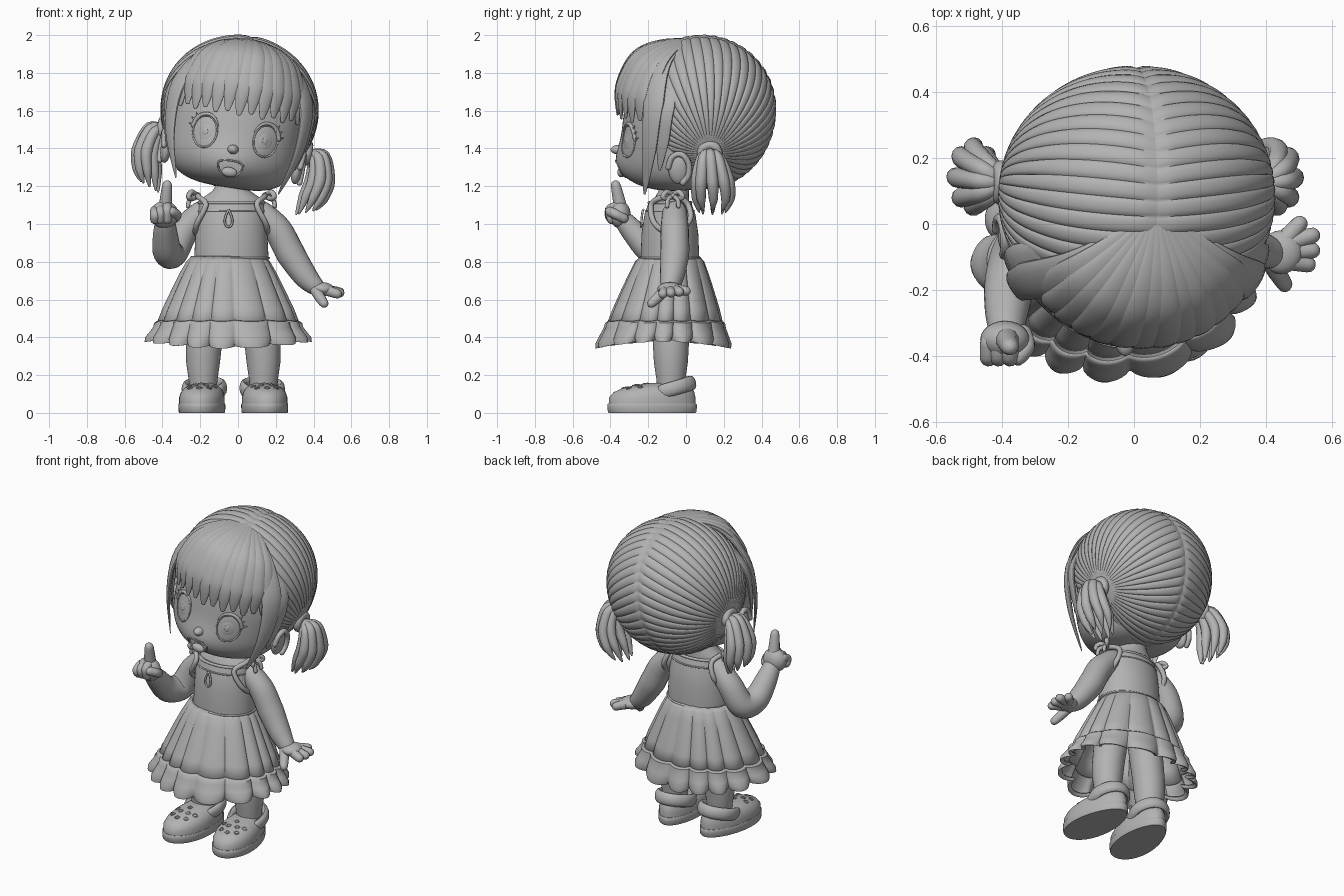
import bpy, bmesh
from math import sin, cos, pi, radians, atan2, exp
from mathutils import Vector, Matrix
from mathutils.bvhtree import BVHTree

if "Cube" in bpy.data.objects:
    bpy.data.objects.remove(bpy.data.objects["Cube"])

grey = bpy.data.materials.new("soft_grey")
grey.use_nodes = True
grey.diffuse_color = (0.45, 0.45, 0.45, 1)
grey.node_tree.nodes["Principled BSDF"].inputs["Base Color"].default_value = (0.45, 0.45, 0.45, 1)


def finish(name, bm, thick=0):
    bmesh.ops.recalc_face_normals(bm, faces=bm.faces)
    me = bpy.data.meshes.new(name)
    bm.to_mesh(me)
    bm.free()
    me.shade_smooth()
    me.set_sharp_from_angle(angle=0.8)
    me.materials.append(grey)
    ob = bpy.data.objects.new(name, me)
    bpy.context.scene.collection.objects.link(ob)
    if thick:
        mod = ob.modifiers.new("thickness", 'SOLIDIFY')
        mod.thickness, mod.offset = thick, 0
    return ob


def skin(name, rings, caps=True, closed=False, thick=0, drop=None):
    """Bridge a row of equal rings into one surface."""
    bm = bmesh.new()
    rows = [[bm.verts.new(p) for p in ring] for ring in rings]
    n = len(rows[0])
    for a, b in zip(rows, rows[1:] + rows[:1] if closed else rows[1:]):
        for i in range(n):
            j = (i + 1) % n
            bm.faces.new((a[i], a[j], b[j], b[i]))
    if caps and not closed:
        bm.faces.new(rows[0])
        bm.faces.new(rows[-1])
    if drop:
        gone = [f for f in bm.faces if drop(f.calc_center_median())]
        bmesh.ops.delete(bm, geom=gone, context='FACES')
    return finish(name, bm, thick)


def oval(cx, cy, z, rx, ry, n=48):
    return [Vector((cx + rx * cos(2 * pi * i / n), cy + ry * sin(2 * pi * i / n), z)) for i in range(n)]


def tube(name, pts, radii, flat=1, centre=None, closed=False, n=12, steps=5):
    """Rounded tube through points; flat strands face away from the centre."""
    pts = [Vector(p) for p in pts]
    m = len(pts)
    if not isinstance(radii, (list, tuple)):
        radii = [radii] * m
    at = (lambda i: i % m) if closed else (lambda i: min(max(i, 0), m - 1))
    path = []
    for i in range(m if closed else m - 1):
        a, b, c, d = (pts[at(i + k)] for k in (-1, 0, 1, 2))
        for s in range(steps):
            t = s / steps
            p = 0.5 * (2 * b + (c - a) * t + (2 * a - 5 * b + 4 * c - d) * t**2 + (3 * b - a - 3 * c + d) * t**3)
            path.append((p, radii[i] * (1 - t) + radii[at(i + 1)] * t))
    if not closed:
        path.append((pts[-1], radii[-1]))
    k = len(path)
    near = (lambda i: i % k) if closed else (lambda i: min(max(i, 0), k - 1))
    items = [(p, r, (path[near(i + 1)][0] - path[near(i - 1)][0]).normalized()) for i, (p, r) in enumerate(path)]
    if not closed:
        ends = []
        for (p, r, t), sign in ((items[0], -1), (items[-1], 1)):
            ends.append([(p + sign * t * r * sin(a) * min(1, flat * 2), r * cos(a), t) for a in (0.5, 1.0, 1.4)])
        items = ends[0][::-1] + items + ends[1]
    rings, nor = [], items[0][2].orthogonal()
    for p, r, t in items:
        ref = p - Vector(centre) if centre else nor
        nor = (ref - t * ref.dot(t)).normalized()
        side = t.cross(nor)
        rings.append([p + nor * r * flat * cos(2 * pi * i / n) + side * r * sin(2 * pi * i / n) for i in range(n)])
    return skin(name, rings, closed=closed)


def blob(name, loc, size):
    bm = bmesh.new()
    bmesh.ops.create_uvsphere(bm, u_segments=24, v_segments=16, radius=1)
    bmesh.ops.transform(bm, matrix=Matrix.Translation(loc) @ Matrix.Diagonal((*size, 1)), verts=bm.verts)
    return finish(name, bm)


def surface_of(ob):
    me = ob.data
    return BVHTree.FromPolygons([v.co for v in me.vertices], [tuple(p.vertices) for p in me.polygons])


# ---- Head, built upright and tilted afterwards; full cheeks and a soft muzzle ----
head = []
rings = []
for i in range(41):
    t = -cos(pi * (0.02 + 0.96 * i / 40))
    e = 3.2 if t < 0 else 2.4
    f = (1 - abs(t)**e)**(1 / e)
    ring = oval(0, -0.06, 1.47 + t * (0.28 if t < 0 else 0.4), 0.345 * f, 0.275 * f, 64)
    for p in ring:
        if p.y < -0.06:
            p.y -= 0.05 * f * exp(-((p.z - 1.3) / 0.13)**2 - (p.x / 0.19)**2)
    rings.append(ring)
face = skin("face", rings)
head.append(face)
face_tree = surface_of(face)


def on_face(x, z, out=0.0):
    hit = face_tree.ray_cast(Vector((x, -2, z)), Vector((0, 1, 0)))[0]
    return hit - Vector((0, out, 0))


def patch(name, cx, cz, shape, out, rim):
    """Thin shaped plate lying on the face, with a raised rim."""
    rings = [[on_face(cx + f * x, cz + f * z, out * (1 - f**4) + 0.001) for x, z in shape]
             for f in (1, 0.92, 0.7, 0.4, 0.05)]
    head.append(skin(name, rings))
    head.append(tube(name + "_rim", rings[0], rim, closed=True, n=8, steps=2))


turn = [2 * pi * i / 32 for i in range(32)]
for s, side in ((1, "left"), (-1, "right")):
    ex = s * 0.162
    patch(side + "_eye", ex, 1.465, [(0.063 * cos(a), 0.084 * sin(a)) for a in turn], 0.006, 0.005)
    patch(side + "_iris", ex, 1.465, [(0.045 * cos(a), 0.053 * sin(a)) for a in turn], 0.009, 0.003)
    patch(side + "_pupil", ex, 1.465, [((0.022 + 0.004 * cos(6 * a)) * cos(a), (0.026 + 0.004 * cos(6 * a)) * sin(a))
                                      for a in turn], 0.012, 0.003)
    arc = [(ex + s * 0.07 * cos(a), 1.467 + 0.092 * sin(a)) for a in (0.2, 0.7, 1.2, 1.7, 2.2, 2.7)]
    head.append(tube(side + "_upper_lash", [on_face(x, z, 0.004) for x, z in arc],
                     (0.011, 0.012, 0.01, 0.009, 0.007, 0.004), n=8))
    for a in (0.25, 0.55, 0.85):
        head.append(tube(side + "_lash_tip", [on_face(ex + s * r * cos(a), 1.467 + 1.25 * r * sin(a), 0.006)
                                              for r in (0.068, 0.095)], (0.008, 0.002), n=8))
    # Ear
    head.append(blob(side + "_ear", (s * 0.35, -0.038, 1.345), (0.03, 0.055, 0.08)))
    rim = [(s * (0.365 + 0.012 * sin(a / 2)), -0.038 - 0.055 * cos(a), 1.35 + 0.08 * sin(a))
           for a in (0.1, 0.8, 1.5, 2.2, 2.9, 3.6, 4.3)]
    head.append(tube(side + "_ear_rim", rim, 0.016, n=8))

# Open mouth cut into the face, with rim and tongue; small snub nose
smile = [(0.066 * cos(a), 1.315 + sin(a) * (0.018 if sin(a) > 0 else 0.068)) for a in turn]
cutter = skin("mouth_cutter", [[Vector((x, y, z)) for x, z in smile] for y in (-0.5, -0.335)])
cutter.hide_render = cutter.hide_viewport = True
head.append(cutter)
cut = face.modifiers.new("mouth_opening", 'BOOLEAN')
cut.operation, cut.object = 'DIFFERENCE', cutter
head.append(tube("lip_rim", [on_face(x, z) for x, z in smile], 0.005, closed=True, n=8, steps=2))
head.append(blob("tongue", (0, -0.342, 1.272), (0.042, 0.022, 0.026)))
head.append(blob("nose", on_face(0, 1.393) + Vector((0, 0.012, 0)), (0.03, 0.048, 0.026)))

# ---- Hair cap: combed ribs radiating from each tie to the centre parting ----
pole = Vector((0.9, 0.1, -0.4)).normalized()
e1 = pole.cross(Vector((0, 1, 0))).normalized()
e2 = pole.cross(e1)
ribs, per = 46, 6
for s, side in ((1, "left"), (-1, "right")):
    rings = []
    for k in range(29):
        f = 0.04 + 0.96 * k / 28
        ring = []
        for i in range(ribs * per):
            a = 2 * pi * i / (ribs * per)
            w = e1 * cos(a) + e2 * sin(a)
            t = f * atan2(pole.x, -w.x)
            d = pole * cos(t) + w * sin(t)
            r = 1 - 0.02 * (1 - abs(sin(ribs * a / 2))**0.7) * min(1, 1.5 * sin(t)) * min(1, 10 * (1 - f) + 0.4)
            r -= 0.015 * max(0, f - 0.95) / 0.05
            ring.append(Vector((s * 0.407 * r * d.x, 0.085 + 0.382 * r * d.y,
                                1.61 + (0.382 if d.z > 0 else 0.415) * r * d.z)))
        rings.append(ring)
    head.append(skin(side + "_combed_hair", rings, thick=0.025,
                     drop=lambda c: c.z < 1.72 and c.y < -0.1 + 0.5 * max(0, 1.45 - c.z)))

# ---- Fringe, side locks and bunches ----
mid = (0, 0.06, 1.6)
for i in range(13):
    u = i / 6 - 1
    a = u * radians(62)
    start = Vector((u * 0.012, 0.035, 1.985))
    end = Vector((0.355 * sin(a), -0.05 - 0.313 * cos(a), 1.585 + 0.016 * (i % 2)))
    bend = Vector((end.x * 1.06, end.y * 1.1, 1.995 - 0.06 * sin(a)**2))
    path = [start * (1 - t)**2 + bend * 2 * t * (1 - t) + end * t * t for t in (0, 0.25, 0.5, 0.8, 1)]
    head.append(tube("fringe_strand", path, (0.008, 0.03, 0.046, 0.047, 0.014), 0.36, mid, n=14))
for s, side in ((1, "left"), (-1, "right")):
    for pts, wide in (
            (((0.01, 0.03, 1.98), (0.21, -0.11, 1.9), (0.34, -0.17, 1.7), (0.347, -0.195, 1.45), (0.275, -0.22, 1.2)), 0.055),
            (((0.01, 0.035, 1.96), (0.24, -0.06, 1.85), (0.365, -0.11, 1.68), (0.37, -0.125, 1.5), (0.342, -0.14, 1.34)), 0.048)):
        head.append(tube(side + "_side_lock", [(s * x, y, z) for x, y, z in pts],
                         (0.01, wide * 0.8, wide * 1.15, wide * 0.8, 0.006), 0.3, mid, n=14))
    hoop = [(s * 0.39, 0.125 + 0.042 * cos(a), 1.44 + 0.042 * sin(a)) for a in turn[::4]]
    head.append(tube(side + "_hair_tie", hoop, 0.026, closed=True, n=10))
    for k in range(9):
        a = 2 * pi * k / 8
        dx, dy = (0.05 * cos(a), 0.07 * sin(a)) if k < 8 else (0, 0)
        pts = ((0.39, 0.125, 1.44), (0.44 + dx * 0.6, 0.13 + dy * 0.7, 1.42 + dx * 0.4),
               (0.465 + dx, 0.14 + dy * 1.2, 1.31), (0.445 + dx * 1.1, 0.145 + dy * 1.3, 1.21),
               (0.42 + dx, 0.14 + dy, 1.13 + dx * 0.4))
        head.append(tube(side + "_bunch_strand", [(s * x + 0.015, y, z) for x, y, z in pts],
                         (0.02, 0.028, 0.031, 0.024, 0.005)))

tilt = Matrix.Translation((-0.017, 0, 1.45)) @ Matrix.Rotation(radians(9.3), 4, 'Y') @ Matrix.Translation((0, 0, -1.45))
for ob in head:
    ob.data.transform(tilt)

# ---- Torso and dress ----
bx, by = -0.035, -0.085
skin("neck_and_shoulders", [oval(bx, by + dy, z, rx, ry) for z, rx, ry, dy in (
    (1.0, 0.175, 0.11, 0), (1.1, 0.17, 0.1, 0), (1.14, 0.15, 0.09, 0.01), (1.175, 0.1, 0.08, 0.02),
    (1.2, 0.085, 0.08, 0.025), (1.3, 0.085, 0.08, 0.03))])
skin("bodice", [oval(bx, by, z, rx, ry) for z, rx, ry in (
    (0.79, 0.195, 0.155), (0.82, 0.197, 0.155), (0.95, 0.19, 0.15), (1.05, 0.183, 0.135), (1.115, 0.172, 0.112))])
for z, rx, ry, r in ((1.113, 0.17, 0.11, 0.009), (1.07, 0.179, 0.127, 0.005), (0.82, 0.198, 0.157, 0.006)):
    tube("dress_seam", oval(bx, by, z, rx, ry, 24), r, closed=True, n=8, steps=2)
drop_shape = [(bx - 0.015 + 0.026 * sin(a) * sin(a / 2), -0.226 - 0.012 * sin(a / 2), 1.03 + 0.045 * cos(a))
              for a in turn[::2]]
tube("keyhole_trim", drop_shape, 0.006, closed=True, n=8, steps=2)


def pleated(name, profile, folds):
    """Flared cloth with broad rounded pleats and narrow valleys."""
    rings = []
    for z, rx, ry, amp, lift in profile:
        ring = []
        for i in range(216):
            a = 2 * pi * i / 216
            wave = abs(cos(folds * a / 2 + 0.8 * sin(3 * a)))**0.6 - 0.75
            f = 1 + amp * wave
            ring.append(Vector((bx - 0.017 + rx * f * cos(a), by - 0.03 * (0.82 - z) / 0.4 + ry * f * sin(a),
                                z - amp * 0.1 * wave + lift * cos(a)**2)))
        rings.append(ring)
    return skin(name, rings, caps=False, thick=0.014)


pleated("skirt", ((0.825, 0.19, 0.15, 0.02, 0), (0.8, 0.212, 0.175, 0.05, 0), (0.74, 0.245, 0.2, 0.08, 0),
                  (0.65, 0.288, 0.235, 0.09, 0), (0.55, 0.335, 0.272, 0.09, 0), (0.46, 0.37, 0.3, 0.08, 0)), 16)
pleated("hem_ruffle", ((0.482, 0.366, 0.295, 0.08, 0), (0.474, 0.379, 0.307, 0.08, 0), (0.45, 0.382, 0.312, 0.08, 0.005),
                       (0.41, 0.402, 0.328, 0.1, 0.015), (0.37, 0.42, 0.343, 0.13, 0.03),
                       (0.35, 0.42, 0.342, 0.17, 0.035), (0.36, 0.4, 0.325, 0.18, 0.035)), 16)

for s, side in ((1, "left"), (-1, "right")):
    loop = ((0.135, -0.185, 1.1), (0.17, -0.13, 1.14), (0.175, -0.065, 1.145), (0.15, 0.005, 1.11),
            (0.18, 0.02, 1.02), (0.19, -0.07, 0.95), (0.183, -0.165, 1.0))
    tube(side + "_armhole_strap", [(bx + s * x, y, z) for x, y, z in loop], 0.015, closed=True)
    knot = Vector((bx + s * 0.185, -0.07, 1.15))
    blob(side + "_bow_knot", knot, (0.024, 0.024, 0.02))
    for d in (-1, 1):
        bow = [knot + Vector((s * x * 0.8, -d * x, z)) for x, z in ((0, 0), (0.032, 0.02), (0.052, -0.005), (0.03, -0.016))]
        tube(side + "_bow_loop", bow, 0.014, closed=True, n=8)
        tube(side + "_bow_tail", [knot, knot + Vector((s * 0.035, d * 0.025, -0.02)),
                                  knot + Vector((s * 0.045, d * 0.03, -0.055))], 0.012, n=8)

# ---- Lowered left arm and open hand ----
tube("left_arm", ((0.12, -0.06, 1.06), (0.21, -0.06, 0.97), (0.28, -0.06, 0.84), (0.36, -0.075, 0.72), (0.42, -0.09, 0.66)),
     (0.065, 0.075, 0.077, 0.064, 0.044), n=20)
blob("left_palm", (0.445, -0.085, 0.655), (0.064, 0.066, 0.037))
for y, tip in ((-0.045, (0.5, 0.0, 0.645)), (-0.06, (0.538, -0.035, 0.64)),
               (-0.085, (0.538, -0.08, 0.635)), (-0.11, (0.525, -0.122, 0.63))):
    tube("left_finger", ((0.46, y, 0.652), tip), (0.03, 0.025))
tube("left_thumb", ((0.41, -0.11, 0.65), (0.435, -0.15, 0.61), (0.455, -0.182, 0.58)), (0.03, 0.028, 0.024))

# ---- Raised right arm with pointing finger ----
tube("right_arm", ((-0.19, -0.06, 1.06), (-0.28, -0.05, 0.97), (-0.345, -0.08, 0.85), (-0.375, -0.18, 0.86),
                   (-0.385, -0.27, 0.95), (-0.385, -0.33, 1.02)), (0.065, 0.075, 0.08, 0.078, 0.065, 0.05), n=20)
blob("right_palm", (-0.39, -0.35, 1.05), (0.075, 0.057, 0.072))
tube("right_index_finger", ((-0.385, -0.345, 1.08), (-0.38, -0.36, 1.15), (-0.375, -0.372, 1.205)), (0.037, 0.032, 0.026))
for k, x in enumerate((-0.375, -0.41, -0.44)):
    tube("right_curled_finger", ((x, -0.36, 1.095 - k * 0.012), (x, -0.404, 1.075 - k * 0.012), (x, -0.392, 1.025)), 0.026)
tube("right_thumb", ((-0.335, -0.33, 1.03), (-0.325, -0.37, 1.05), (-0.35, -0.402, 1.065)), 0.026)


# ---- Legs and clogs ----
def shoe_ring(z, f, dy=0.0):
    return [Vector((f * cos(a) * (0.122 - 0.014 * sin(a)), -0.18 + dy + f * 0.238 * sin(a), z))
            for a in (2 * pi * i / 48 for i in range(48))]


for s, side in ((1, "left"), (-1, "right")):
    fx = -0.025 + s * 0.16
    skin(side + "_leg", [oval(fx - s * lean, -0.08, z, r, r) for z, r, lean in (
        (0.06, 0.07, 0), (0.13, 0.072, 0), (0.18, 0.077, 0), (0.27, 0.09, 0), (0.36, 0.095, 0.005),
        (0.55, 0.1, 0.03), (0.75, 0.1, 0.06))])
    upper = skin(side + "_clog_upper", [shoe_ring(*v) for v in (
        (0.045, 0.97), (0.08, 0.97), (0.11, 0.9, 0.01), (0.132, 0.77, 0.03), (0.148, 0.58, 0.05),
        (0.157, 0.35, 0.065), (0.16, 0.1, 0.07))])
    tree = surface_of(upper)
    parts = [upper, skin(side + "_clog_sole", [shoe_ring(*v) for v in (
        (0, 0.97), (0.006, 0.99), (0.03, 1), (0.044, 1), (0.05, 0.98))])]
    strap = [(0.1 * cos(a), -0.08 + 0.112 * sin(a), 0.128 + 0.032 * sin(a))
             for a in (-0.45, 0, 0.5, 1.05, pi / 2, pi - 1.05, pi - 0.5, pi, pi + 0.45)]
    parts.append(tube(side + "_heel_strap", strap, 0.038, 0.55, (0, -0.08, 0.13)))
    for x, y in ((0, -0.33), (-0.05, -0.31), (0.05, -0.31), (-0.025, -0.27), (0.03, -0.265),
                 (-0.065, -0.25), (0.07, -0.25), (0, -0.215)):
        spot, nor = tree.ray_cast(Vector((x, y, 1)), Vector((0, 0, -1)))[:2]
        q = nor.to_track_quat('Z', 'Y')
        hole = [spot + q @ Vector((0.012 * cos(a), 0.012 * sin(a), 0)) for a in turn[::4]]
        parts.append(tube(side + "_vent_hole", hole, 0.004, closed=True, n=6, steps=2))
    place = (Matrix.Translation((fx - s * 0.012, -0.03, 0)) @ Matrix.Rotation(s * radians(6), 4, 'Z')
             @ Matrix.Translation((0, 0.03, 0)))
    for ob in parts:
        ob.data.transform(place)
